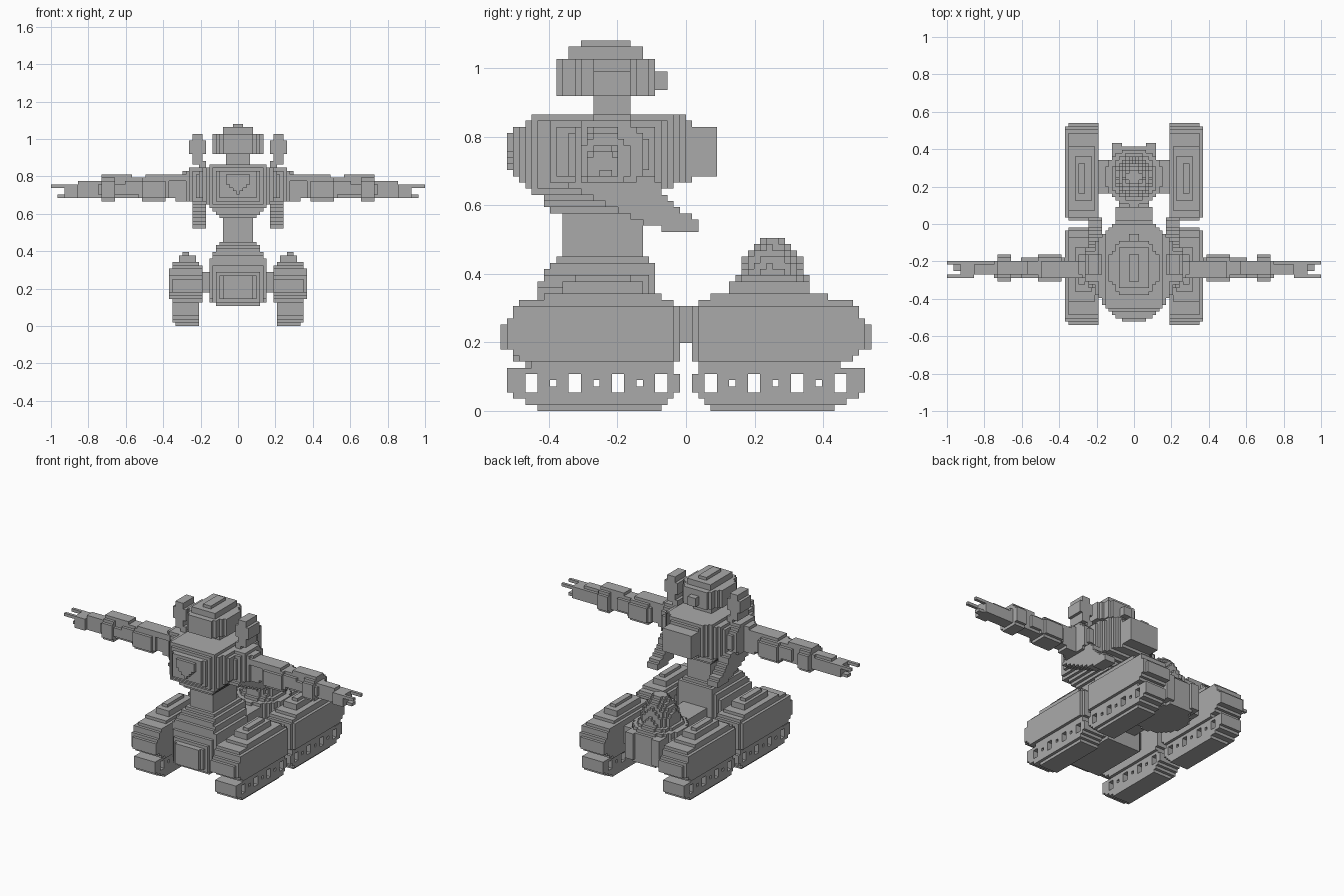
import bpy, bmesh, math

if "Cube" in bpy.data.objects:
    bpy.data.objects.remove(bpy.data.objects["Cube"])

V = 2 / 111          # block size: the model is built of small cubes, 111 across

grey = bpy.data.materials.new("mid_grey")
grey.diffuse_color = (0.4, 0.4, 0.4, 1)
grey.use_nodes = True
grey.node_tree.nodes["Principled BSDF"].inputs["Base Color"].default_value = grey.diffuse_color


def rect(a, b, c, d):
    return [(a, c), (b, c), (b, d), (a, d)]


def octagon(cu, cv, ru, rv, k=0.5):
    return [(cu + ru * s, cv + rv * t) for s, t in
            [(-1, -k), (-k, -1), (k, -1), (1, -k), (1, k), (k, 1), (-k, 1), (-1, k)]]


def tiers(c, z0, levels):
    """Stepped tower outline: levels are (half width, top height)."""
    right, z = [], z0
    for w, top in levels:
        right += [(w, z), (w, top)]
        z = top
    return [(c + w, h) for w, h in right] + [(c - w, h) for w, h in reversed(right)]


def inside(poly, u, v):
    hit = False
    for (a, b), (c, d) in zip(poly, poly[1:] + poly[:1]):
        if (b > v) != (d > v) and u < a + (v - b) * (c - a) / (d - b):
            hit = not hit
    return hit


def span(poly, axis):
    vals = [p[axis] for p in poly]
    return range(math.floor(min(vals) / V) - 1, math.ceil(max(vals) / V) + 2)


def build(name, cells, sx=1, sy=1):
    """Make the outer skin of a set of cubes, mirrored where asked."""
    bm = bmesh.new()
    verts = {}
    for cell in cells:
        for axis in range(3):
            u, v = (axis + 1) % 3, (axis + 2) % 3
            for step in (0, 1):
                near = list(cell)
                near[axis] += 2 * step - 1
                if tuple(near) in cells:
                    continue
                loop = []
                for du, dv in ((0, 0), (1, 0), (1, 1), (0, 1)):
                    p = list(cell)
                    p[axis] += step
                    p[u] += du
                    p[v] += dv
                    p = tuple(p)
                    if p not in verts:
                        verts[p] = bm.verts.new(((p[0] - .5) * V * sx, p[1] * V * sy, p[2] * V))
                    loop.append(verts[p])
                if (step == 0) != (sx * sy < 0):
                    loop.reverse()
                bm.faces.new(loop)
    bmesh.ops.dissolve_limit(bm, angle_limit=0.02, verts=bm.verts[:], edges=bm.edges[:])
    mesh = bpy.data.meshes.new(name)
    bm.to_mesh(mesh)
    bm.free()
    mesh.materials.append(grey)
    bpy.context.collection.objects.link(bpy.data.objects.new(name, mesh))


def part(name, front, side, top=None, pair=False, ends=False, holes=(), lathe=None):
    """Fill the cubes that lie inside the front (x,z), side (y,z) and top (x,y) outlines.
    Without pair the front outline is the right half of a centred part."""
    xs, ys, zs = span(front, 0), span(side, 0), span(side, 1)
    if not pair:
        xs = range(-xs[-1], xs[-1] + 1)
    X = lambda i: i * V if pair else max(abs(i * V), 1e-4)
    C = lambda j: (j + .5) * V
    f = {(i, k) for i in xs for k in zs if inside(front, X(i), C(k))}
    s = {(j, k) for j in ys for k in zs if inside(side, C(j), C(k))
         and not any(inside(h, C(j), C(k)) for h in holes)}
    t = {(i, j) for i in xs for j in ys if top is None or inside(top, X(i), C(j))}
    cells = {(i, j, k) for i, k in f for j in ys if (j, k) in s and (i, j) in t}
    if lathe:
        cy, profile = lathe
        cells = {c for c in cells
                 if inside(profile, math.hypot(X(c[0]), C(c[1]) - cy) + 1e-4, C(c[2]))}
    for sx in ((1, -1) if pair else (1,)):
        for sy in ((1, -1) if ends else (1,)):
            tag = ("_right" if sx > 0 else "_left") if pair else ""
            tag += ("_front" if sy > 0 else "_rear") if ends else ""
            build(name + tag, cells, sx, sy)


def block(name, x0, x1, y0, y1, z0, z1, **kw):
    part(name, rect(x0, x1, z0, z1), rect(y0, y1, z0, z1), **kw)


# --- Four track units: armoured pod, stepped cap, tread with three wheels
part("track_pod",
     [(.2, .13), (.183, .15), (.183, .30), (.2, .33), (.345, .33), (.364, .30), (.364, .15), (.345, .13)],
     [(-.47, .33), (-.04, .33), (-.02, .30), (-.02, .15), (-.04, .13), (-.44, .13), (-.545, .19), (-.545, .24)],
     [(.2, -.55), (.183, -.52), (.183, -.04), (.2, -.02), (.345, -.02), (.364, -.04), (.364, -.52), (.345, -.55)],
     pair=True, ends=True)
part("pod_cap", tiers(.275, .32, [(.07, .345), (.042, .377), (.022, .40)]),
     tiers(-.25, .32, [(.17, .345), (.118, .377), (.08, .40)]), pair=True, ends=True)
wheels = [-21.5 * V, -14.5 * V, -7.5 * V]
gaps = [octagon(g * V, 4.5 * V, V, 2 * V, .6) for g in (-25, -18, -11, -4)]
hubs = [rect(w - V / 2, w + V / 2, 4 * V, 5 * V) for w in wheels]
part("track_tread",
     [(.22, 0), (.2, .04), (.2, .14), (.35, .14), (.35, .04), (.33, 0)],
     [(-.44, 0), (-.07, 0), (-.07, .018), (-.035, .036), (-.02, .06), (-.02, .105), (-.04, .13),
      (-.5, .13), (-.53, .105), (-.53, .06), (-.49, .036), (-.44, .018)],
     pair=True, ends=True, holes=gaps + hubs)
block("axle", .13, .2, -.35, -.16, .18, .28, pair=True, ends=True)

# --- Lower hull: front column, front plate, spine and rear drum with dome
part("front_column",
     [(0, .115), (.12, .115), (.145, .15), (.145, .36), (.12, .42), (.085, .45), (.085, .58), (0, .58)],
     [(-.44, .115), (-.49, .16), (-.49, .24), (-.44, .33), (-.40, .43), (-.365, .46), (-.365, .58),
      (-.13, .58), (-.13, .46), (-.09, .42), (-.09, .115)],
     [(0, -.5), (.09, -.5), (.145, -.43), (.145, -.12), (.11, -.09), (0, -.09)])
block("front_plate", 0, .085, -.51, -.47, .145, .27)
block("spine", 0, .08, -.1, .11, .2, .31)
drum = [(0, .12), (.155, .12), (.155, .33), (.11, .335), (.105, .38), (.085, .44), (.045, .49), (.03, .51), (0, .51)]
part("rear_drum", drum, rect(.09, .41, .12, .51), lathe=(.25, drum))
block("rear_plate", 0, .075, .37, .42, .13, .31)
block("rear_tab", .065, .115, .34, .44, .15, .31, pair=True)

# --- Torso
part("chest",
     [(0, .57), (.085, .57), (.13, .62), (.2, .68), (.2, .83), (.16, .85), (.12, .873), (0, .873)],
     [(-.38, .56), (-.42, .62), (-.47, .65), (-.51, .70), (-.51, .83), (-.455, .84), (-.455, .873),
      (-.02, .873), (.0, .855), (.035, .83), (.09, .82), (.09, .695), (.04, .68), (-.03, .66), (-.07, .64), (-.13, .56)],
     [(0, -.52), (.085, -.52), (.2, -.38), (.2, -.09), (.1, 0), (.1, .095), (0, .095)])
part("chest_emblem_plate", [(0, .70), (.065, .76), (.065, .81), (0, .81)], rect(-.53, -.5, .7, .81))
part("back_strut", rect(.165, .25, .5, .7),
     [(-.35, .66), (-.15, .56), (-.03, .515), (.035, .515), (.035, .55), (-.05, .61), (-.1, .69), (-.3, .69)],
     pair=True)

# --- Head with stepped crown, and the two side crosses
part("neck", rect(0, .055, .86, .92), rect(-.275, -.165, .86, .92))
part("head", tiers(0, .91, [(.13, 1.02), (.09, 1.055), (.055, 1.072), (.025, 1.09)]),
     tiers(-.236, .91, [(.145, 1.02), (.108, 1.055), (.073, 1.09)]),
     [(0, -.385), (.07, -.385), (.13, -.3), (.13, -.17), (.07, -.09), (0, -.09)])
block("head_nub", 0, .03, -.1, -.055, .945, .985)
block("cross_upright", .195, .235, -.275, -.165, .87, 1.02, pair=True)
block("cross_bar", .165, .27, -.275, -.165, .91, .985, pair=True)
block("cross_bracket", .165, .205, -.275, -.165, .82, .88, pair=True)

# --- Arms, stretched out sideways
Y, Z = -.235, .73
part("shoulder",
     [(.18, .66), (.29, .66), (.38, .70), (.38, .79), (.3, .82), (.26, .84), (.18, .84)],
     octagon(Y, .75, .12, .095),
     [(.18, -.36), (.22, -.34), (.27, -.28), (.39, -.27), (.39, -.2), (.27, -.19), (.25, -.12), (.18, -.1)],
     pair=True)
block("upper_arm_plate", .28, .5, Y - .045, Y + .045, .78, .815, pair=True)
part("elbow", octagon(.45, Z, .08, .072), octagon(Y, Z, .08, .072), octagon(.45, Y, .08, .08), pair=True)
part("upper_forearm", rect(.51, .6, .69, .80), octagon(Y, .745, .052, .055), pair=True)
part("forearm_core", rect(.59, .74, .69, .775), octagon(Y, Z, .045, .045), pair=True)
part("wrist_guard", rect(.66, .73, .66, .80), octagon(Y, Z, .073, .07), pair=True)
block("wrist_plate", .57, .73, Y - .04, Y + .04, .78, .805, pair=True)
part("cuff", [(.73, .68), (.86, .68), (.875, .70), (.875, .75), (.86, .77), (.73, .77)],
     octagon(Y, Z - .005, .042, .048), pair=True)
block("palm", .85, .925, -.285, -.2, .69, .765, pair=True)
for label, y0, y1 in (("front", -.295, -.265), ("back", -.225, -.195)):
    block("finger_" + label, .91, 1.0, y0, y1, .73, .765, pair=True)
block("thumb", .88, .965, -.26, -.22, .68, .705, pair=True)
